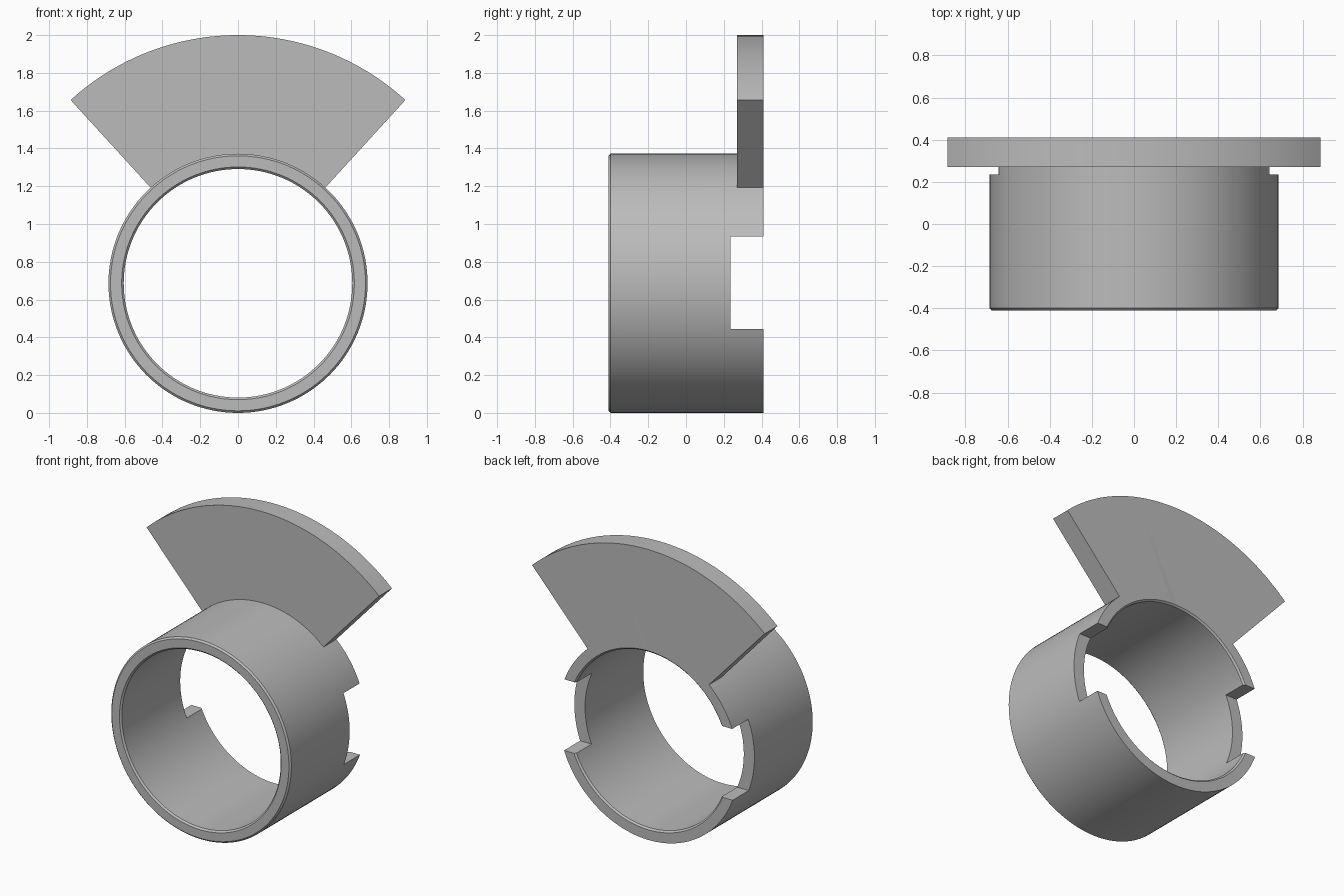
import bpy, bmesh
from math import sin, cos, pi, radians
from mathutils import Matrix, Vector

cube = bpy.data.objects.get("Cube")
if cube:
    bpy.data.objects.remove(cube, do_unlink=True)

R, BORE, HALF, CH = 0.686, 0.605, 0.41, 0.011
FAN_R, FAN_FRONT, FAN_ANGLE = 1.314, 0.27, radians(42.4)
AXIS = Vector((0, 0, R))

grey = bpy.data.materials.new("light_grey")
grey.use_nodes = True
grey.diffuse_color = (0.5, 0.5, 0.5, 1)
grey.node_tree.nodes["Principled BSDF"].inputs["Base Color"].default_value = (0.5, 0.5, 0.5, 1)


def make_object(name, bm):
    bmesh.ops.recalc_face_normals(bm, faces=bm.faces)
    mesh = bpy.data.meshes.new(name)
    bm.to_mesh(mesh)
    bm.free()
    mesh.materials.append(grey)
    obj = bpy.data.objects.new(name, mesh)
    bpy.context.collection.objects.link(obj)
    return obj


def lathe(name, profile, steps=128):
    """Turn a closed (radius, y) profile round the collar's axis."""
    bm = bmesh.new()
    rings = []
    for i in range(steps):
        a = 2 * pi * i / steps
        rings.append([bm.verts.new(AXIS + Vector((r * sin(a), y, r * cos(a)))) for r, y in profile])
    n = len(profile)
    for i in range(steps):
        a, b = rings[i], rings[(i + 1) % steps]
        for j in range(n):
            k = (j + 1) % n
            bm.faces.new((a[j], a[k], b[k], b[j]))
    return make_object(name, bm)


def sector(name, r_in, r_out, angle, y0, y1, steps=48):
    """Thick ring sector centred on straight up."""
    bm = bmesh.new()
    angles = [angle * (2 * i / steps - 1) for i in range(steps + 1)]
    path = [(r_out, a) for a in angles] + [(r_in, a) for a in reversed(angles)]
    face = bm.faces.new([bm.verts.new(AXIS + Vector((r * sin(a), y0, r * cos(a)))) for r, a in path])
    moved = bmesh.ops.extrude_face_region(bm, geom=[face])["geom"]
    bmesh.ops.translate(bm, verts=[v for v in moved if isinstance(v, bmesh.types.BMVert)],
                        vec=(0, y1 - y0, 0))
    return make_object(name, bm)


def combine(target, tool, operation):
    tool.hide_render = True
    mod = target.modifiers.new(operation.lower(), "BOOLEAN")
    mod.operation, mod.object, mod.solver = operation, tool, "EXACT"
    bpy.context.view_layer.objects.active = target
    bpy.ops.object.modifier_apply(modifier=mod.name)
    bpy.data.objects.remove(tool, do_unlink=True)


# Collar with chamfered rims
collar = lathe("collar_with_fan_plate", [
    (R - CH, -HALF), (R, -HALF + CH), (R, HALF), (BORE + CH, HALF),
    (BORE, HALF - CH), (BORE, -HALF + CH), (BORE + CH, -HALF)])

# Fan plate rooted in the collar wall
fan = sector("fan_plate", 0.65, FAN_R, FAN_ANGLE, FAN_FRONT, HALF)
combine(collar, fan, "UNION")

# Slot across the back rim, notching both sides
bm = bmesh.new()
bmesh.ops.create_cube(bm, size=1, matrix=Matrix.Translation((0, 0.435, 0.69))
                      @ Matrix.Diagonal((2, 0.4, 0.49, 1)))
combine(collar, make_object("slot_cutter", bm), "DIFFERENCE")

# Smooth round walls, crisp edges
bpy.ops.object.select_all(action="DESELECT")
collar.select_set(True)
bpy.context.view_layer.objects.active = collar
bpy.ops.object.shade_smooth_by_angle(angle=radians(25))
